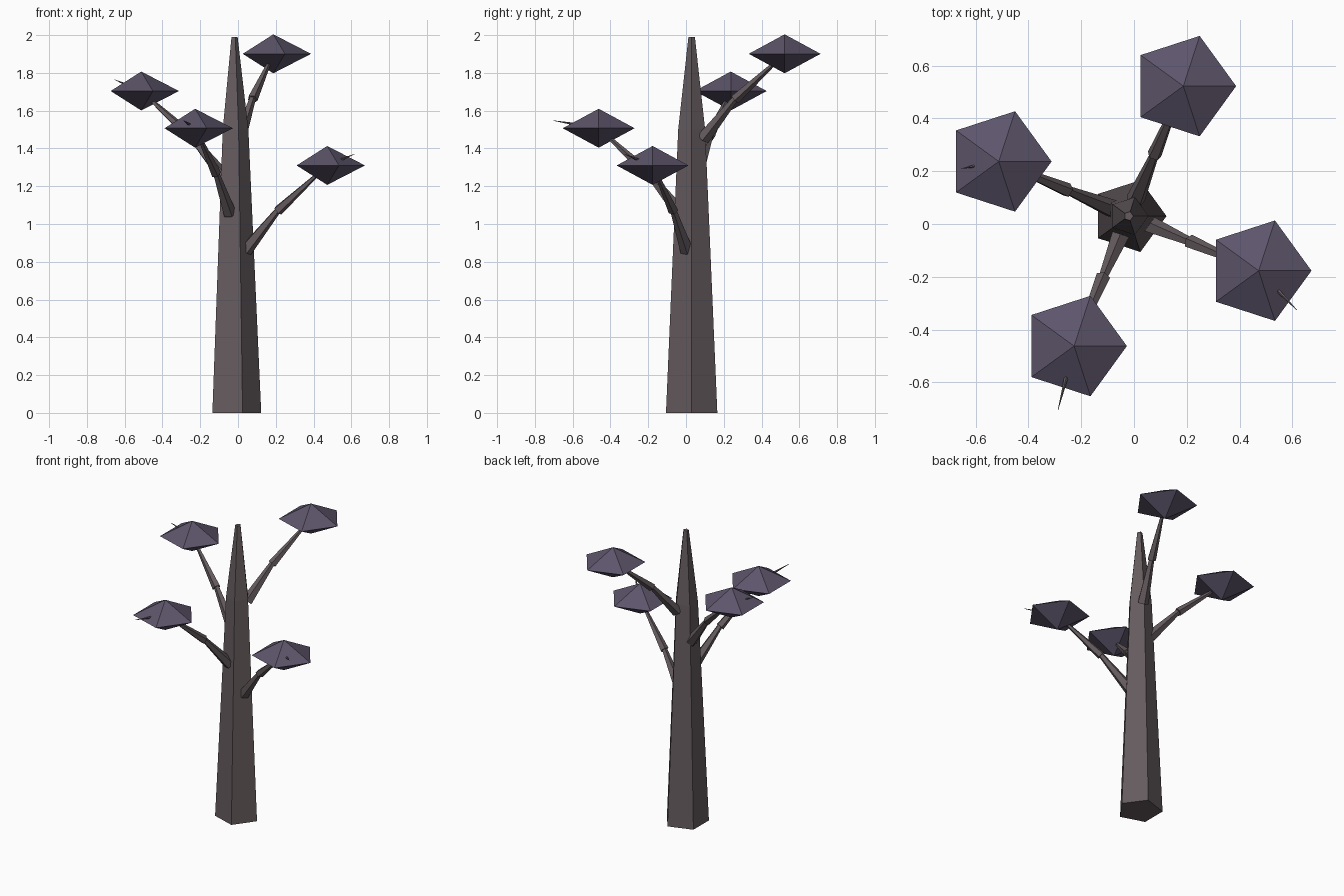
import bpy, bmesh, math
from mathutils import Vector

if "Cube" in bpy.data.objects:
    bpy.data.objects.remove(bpy.data.objects["Cube"])


def material(name, rgb):
    m = bpy.data.materials.new(name)
    m.diffuse_color = (*rgb, 1)
    m.use_nodes = True
    m.node_tree.nodes["Principled BSDF"].inputs["Base Color"].default_value = m.diffuse_color
    return m


BARK = material("bark", (0.13, 0.105, 0.112))
LEAF = material("foliage", (0.11, 0.09, 0.145))
AXIS = Vector((-0.02, 0.03, 0))
SIDES = 5


def finish(name, bm, mat):
    bmesh.ops.recalc_face_normals(bm, faces=bm.faces)
    mesh = bpy.data.meshes.new(name)
    bm.to_mesh(mesh)
    bm.free()
    mesh.materials.append(mat)
    bpy.context.collection.objects.link(bpy.data.objects.new(name, mesh))


def tapered(name, rings, mat):
    """Skin five-sided rings of (centre, radius) along a straight axis."""
    bm = bmesh.new()
    turn = Vector((0, 0, 1)).rotation_difference(rings[-1][0] - rings[0][0])
    loops = []
    for centre, r in rings:
        loops.append([bm.verts.new(centre + turn @ Vector((
            r * math.cos(math.tau * i / SIDES), r * math.sin(math.tau * i / SIDES), 0)))
            for i in range(SIDES)])
    for a, b in zip(loops, loops[1:]):
        for i in range(SIDES):
            j = (i + 1) % SIDES
            bm.faces.new((a[i], a[j], b[j], b[i]))
    bm.faces.new(loops[0])
    bm.faces.new(loops[-1])
    finish(name, bm, mat)


def canopy(name, centre):
    """Flat five-sided double pyramid."""
    bm = bmesh.new()
    rim = [bm.verts.new(centre + Vector((0.2 * math.cos(math.tau * i / SIDES),
                                         0.2 * math.sin(math.tau * i / SIDES), 0)))
           for i in range(SIDES)]
    for dz in (0.103, -0.103):
        tip = bm.verts.new(centre + Vector((0, 0, dz)))
        for i in range(SIDES):
            bm.faces.new((rim[i], rim[(i + 1) % SIDES], tip))
    finish(name, bm, LEAF)


# Trunk with a sharper taper near the top
tapered("trunk", [(AXIS + Vector((0, 0, z)), r)
                  for z, r in ((0, 0.143), (1.5, 0.075), (1.99, 0.018))], BARK)

# Four branches spiralling up the trunk, each with two segments and a canopy
twig_tips = [(0.617, -0.326, 1.37), (-0.288, -0.705, 1.548), (-0.655, 0.21, 1.765), None]
for k, tip in enumerate(twig_tips):
    ang = math.radians(-22.8 - 90 * k)
    lift = 0.197 * k

    def at(r, z):
        return AXIS + Vector((r * math.cos(ang), r * math.sin(ang), z + lift))

    end = at(0.534, 1.31)
    tapered(f"lower_branch_{k + 1}", [(at(0.065, 0.86), 0.037), (at(0.265, 1.09), 0.016)], BARK)
    tapered(f"upper_branch_{k + 1}", [(at(0.25, 1.07), 0.028), (end, 0.006)], BARK)
    canopy(f"canopy_{k + 1}", end)
    # Thin twig poking through the foliage
    if tip:
        tapered(f"twig_{k + 1}", [(end, 0.015), (Vector(tip), 0.0008)], BARK)
